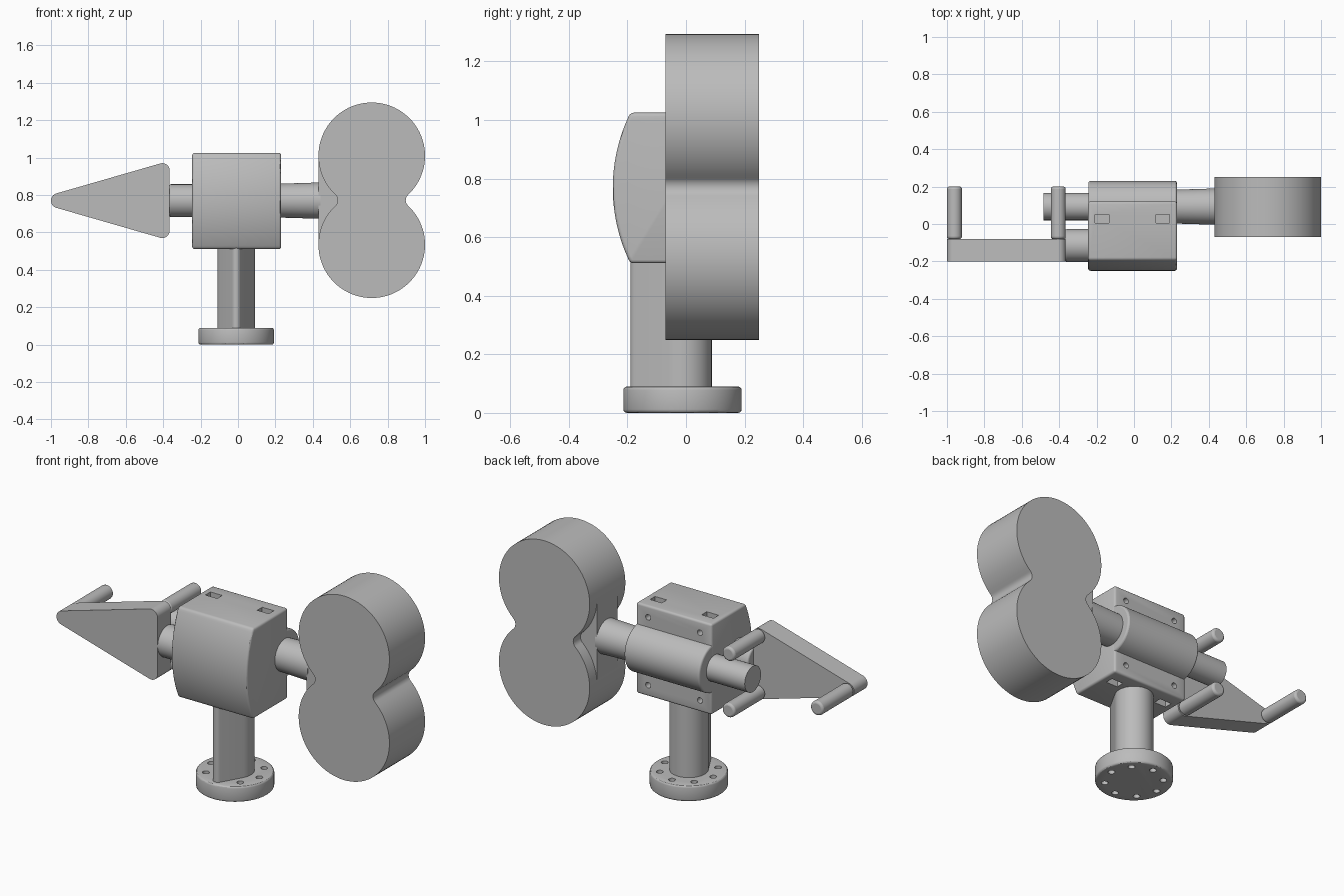
import bpy, bmesh, math
from mathutils import Vector

old = bpy.data.objects.get("Cube")
if old:
    bpy.data.objects.remove(old)

grey = bpy.data.materials.new("matte_grey")
grey.use_nodes = True
grey.diffuse_color = (0.5, 0.5, 0.5, 1)
grey.node_tree.nodes["Principled BSDF"].inputs["Base Color"].default_value = (0.5, 0.5, 0.5, 1)

MAP = {"x": lambda u, v, w: (w, u, v),   # profile in y, z
       "y": lambda u, v, w: (u, w, v),   # profile in x, z
       "z": lambda u, v, w: (u, v, w)}   # profile in x, y
parts = []


def arc(cx, cy, r, a0, a1, n):
    """Points on an arc, angles in degrees, both ends included."""
    angles = [math.radians(a0 + (a1 - a0) * i / n) for i in range(n + 1)]
    return [(cx + r * math.cos(a), cy + r * math.sin(a)) for a in angles]


def circle(cx, cy, r, n=48):
    return arc(cx, cy, r, 0, 360, n)[:-1]


def loft(name, axis, start, end, a, b, bevel=0.0, segments=3):
    """Solid between two matching profiles placed at a and b along an axis."""
    bm = bmesh.new()
    lo = [bm.verts.new(MAP[axis](u, v, a)) for u, v in start]
    hi = [bm.verts.new(MAP[axis](u, v, b)) for u, v in end]
    bm.faces.new(lo)
    bm.faces.new(hi)
    n = len(lo)
    for i in range(n):
        j = (i + 1) % n
        bm.faces.new((lo[i], lo[j], hi[j], hi[i]))
    bmesh.ops.recalc_face_normals(bm, faces=bm.faces)
    mesh = bpy.data.meshes.new(name)
    bm.to_mesh(mesh)
    bm.free()
    mesh.materials.append(grey)
    ob = bpy.data.objects.new(name, mesh)
    bpy.context.collection.objects.link(ob)
    if bevel:
        mod = ob.modifiers.new("Bevel", "BEVEL")
        mod.width, mod.segments = bevel, segments
        mod.limit_method, mod.angle_limit = "ANGLE", math.radians(40)
    parts.append(ob)
    return ob


def prism(name, axis, points, a, b, bevel=0.0, segments=3):
    return loft(name, axis, points, points, a, b, bevel, segments)


def rect(u0, u1, v0, v1):
    return [(u0, v0), (u1, v0), (u1, v1), (u0, v1)]


def hull(circles, r, n=48):
    """Outline wrapped around equal circles."""
    bm = bmesh.new()
    for cx, cy in circles:
        for u, v in circle(cx, cy, r, n):
            bm.verts.new((u, v, 0))
    pts = sorted((v.co.x, v.co.y) for v in bm.verts)
    bm.free()

    def half(seq):
        out = []
        for p in seq:
            while len(out) > 1 and ((out[-1][0] - out[-2][0]) * (p[1] - out[-2][1])
                                    - (out[-1][1] - out[-2][1]) * (p[0] - out[-2][0])) <= 1e-9:
                out.pop()
            out.append(p)
        return out[:-1]
    return half(pts) + half(pts[::-1])


def cut(ob, cutters):
    """Subtract the cutters, bake the result and remove the cutters."""
    for c in cutters:
        mod = ob.modifiers.new("Cut", "BOOLEAN")
        mod.operation, mod.object, mod.solver = "DIFFERENCE", c, "EXACT"
    bpy.context.view_layer.update()
    dg = bpy.context.evaluated_depsgraph_get()
    mesh = bpy.data.meshes.new_from_object(ob.evaluated_get(dg))
    ob.modifiers.clear()
    ob.data = mesh
    for c in cutters:
        parts.remove(c)
        bpy.data.objects.remove(c)


CX, CY, AXIS_Y, AXIS_Z = -0.01, -0.012, 0.093, 0.77

# Round foot with a ring of bolt holes
foot = prism("base_flange", "z", circle(CX, CY, 0.202, 64), 0, 0.09, 0.012)
cut(foot, [prism("bolt_cutter", "z",
                 circle(CX + 0.152 * math.cos(k * math.pi / 4),
                        CY + 0.152 * math.sin(k * math.pi / 4), 0.018, 20), -0.05, 0.15)
           for k in range(8)])

# Teardrop column, narrow nose at the front
tilt = math.degrees(math.asin((0.1 - 0.025) / 0.153))
column = (arc(CX, CY, 0.1, -tilt, 180 + tilt, 36)
          + arc(CX, CY - 0.153, 0.025, 180 + tilt, 360 - tilt, 12))
prism("column", "z", column, 0.085, 0.53)

# Housing with bowed front, nut slots and screw holes
half_h, sag = 0.257, 0.06
bow_r = (half_h ** 2 + sag ** 2) / (2 * sag)
bow = math.degrees(math.asin(half_h / bow_r))
body = arc(-0.25 + bow_r, AXIS_Z - 0.002, bow_r, 180 - bow, 180 + bow, 24)
body += [(0.12, AXIS_Z - 0.002 - half_h), (0.12, AXIS_Z - 0.002 + half_h)]
housing = prism("housing", "x", body, -0.245, 0.23, 0.012)
cutters = []
for x in (-0.171, 0.154):
    for z, z0, z1 in ((0.96, 0.93, 1.1), (0.575, 0.45, 0.605)):
        cutters.append(prism("slot_cutter", "z", rect(x - 0.037, x + 0.037, 0.005, 0.05), z0, z1))
        cutters.append(prism("screw_cutter", "y", circle(x, z, 0.016, 20), 0.03, 0.2))
cut(housing, cutters)

# Sleeve along the back with the shaft through it
prism("shaft_sleeve", "x", circle(AXIS_Y, AXIS_Z, 0.137, 64), -0.244, 0.229, 0.01)
prism("shaft_end", "x", circle(AXIS_Y, AXIS_Z, 0.073), -0.485, -0.2)
loft("shaft_arm", "x", circle(AXIS_Y, AXIS_Z, 0.09), circle(AXIS_Y, AXIS_Z, 0.097), 0.2, 0.44)

# Double-lobed weight with filleted waist
R, H, F = 0.285, 0.2375, 0.04
fx = math.sqrt((R + F) ** 2 - H ** 2)
t = math.degrees(math.atan2(H, fx))
WX, WZ = 0.715, 0.772
lobes = (arc(WX, WZ + H, R, -t, 180 + t, 64)[:-1]
         + arc(WX - fx, WZ, F, t, -t, 12)[:-1]
         + arc(WX, WZ - H, R, 180 - t, 360 + t, 64)[:-1]
         + arc(WX + fx, WZ, F, 180 + t, 180 - t, 12)[:-1])
prism("double_weight", "y", lobes, -0.07, 0.25)
prism("weight_mount", "y", rect(0.431, 0.6, WZ - H, WZ + H), 0.0, 0.185)

# Triangular plate with a peg at each corner and a link to the housing
corners = [(-0.96, 0.77), (-0.405, 0.93), (-0.405, 0.61)]
prism("triangle_plate", "y", hull(corners, 0.04), -0.2, -0.08)
for label, (x, z) in zip(("tip", "upper", "lower"), corners):
    prism(label + "_peg", "y", circle(x, z, 0.04, 32), -0.08, 0.2, 0.012)
prism("plate_link", "x", circle(-0.115, AXIS_Z, 0.088), -0.368, -0.23, 0.01)

# Smooth shading with sharp edges kept
bpy.ops.object.select_all(action="DESELECT")
for ob in parts:
    ob.select_set(True)
bpy.context.view_layer.objects.active = parts[0]
bpy.ops.object.shade_smooth_by_angle(angle=math.radians(30))
